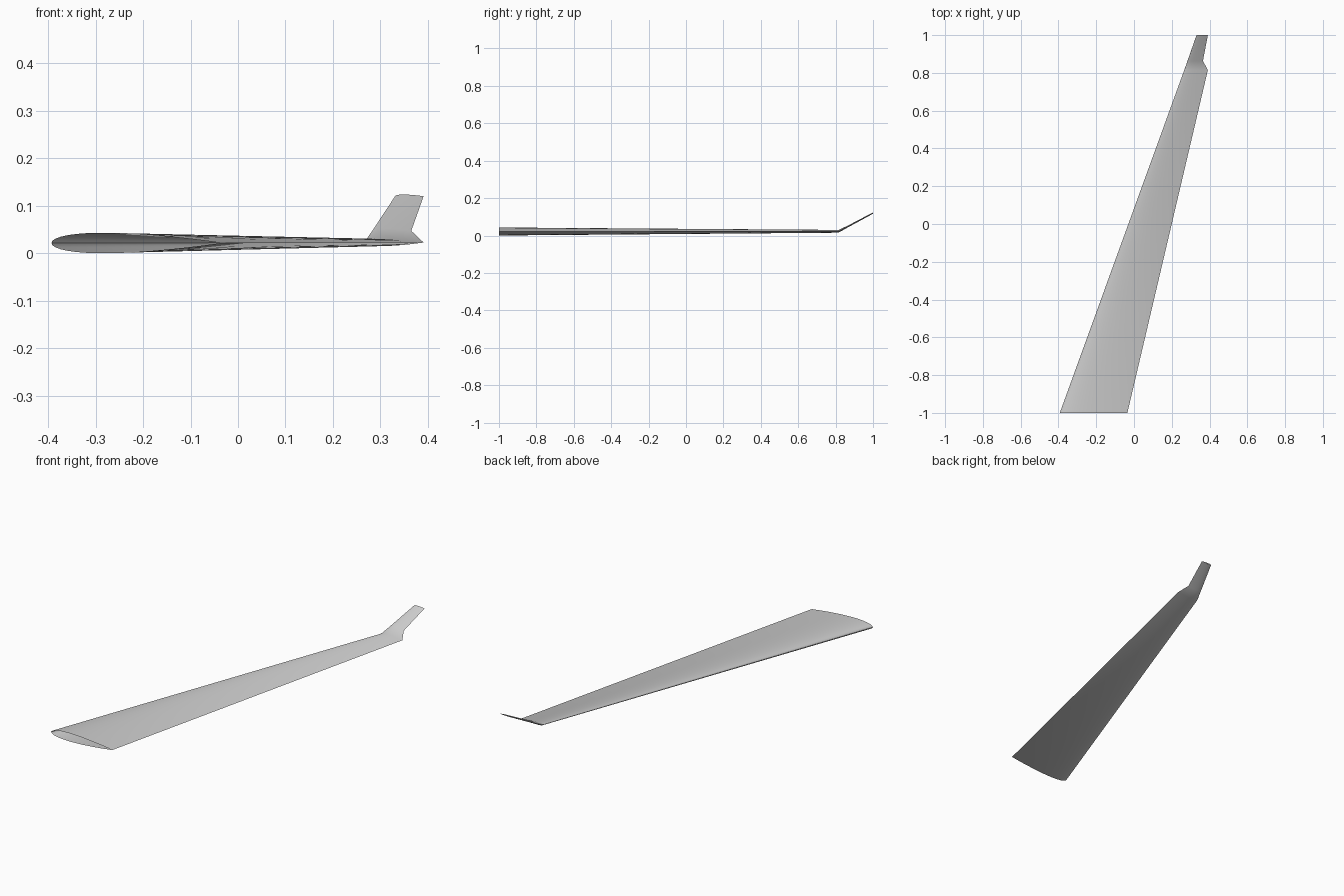
import bpy, bmesh, math

cube = bpy.data.objects.get("Cube")
if cube:
    bpy.data.objects.remove(cube)

# Plain grey skin
skin = bpy.data.materials.new("light grey")
skin.use_nodes = True
grey = (0.6, 0.6, 0.6, 1)
skin.diffuse_color = grey
skin.node_tree.nodes["Principled BSDF"].inputs["Base Color"].default_value = grey

STEPS = 20       # points along each side of the aerofoil
THICKNESS = 0.12


def half_thickness(t):
    """Symmetric aerofoil, closed at the trailing edge."""
    return 5 * THICKNESS * (0.2969 * math.sqrt(t) - 0.126 * t - 0.3516 * t**2
                            + 0.2843 * t**3 - 0.1036 * t**4)


def section(bm, y, lead, trail, z):
    """Ring of vertices from trailing edge over the top and back underneath."""
    ring = []
    for i in range(2 * STEPS):
        t = 0.5 + 0.5 * math.cos(math.pi * i / STEPS)
        side = 1 if i < STEPS else -1
        chord = trail - lead
        ring.append(bm.verts.new((lead + t * chord, y,
                                  z + side * chord * half_thickness(t))))
    return ring


# Stations: y, leading edge x, trailing edge x, chord height
stations = [
    (-1.0, -0.393, -0.035, 0.0215),   # open root
    (0.815, 0.266, 0.391, 0.0225),    # wing end
    (0.863, 0.283, 0.365, 0.047),     # winglet base
    (1.0, 0.331, 0.391, 0.12),        # winglet end
]

# Swept wing skin with upturned winglet
bm = bmesh.new()
rings = [section(bm, *s) for s in stations]
for a, b in zip(rings, rings[1:]):
    for i in range(2 * STEPS):
        j = (i + 1) % (2 * STEPS)
        bm.faces.new((a[i], b[i], b[j], a[j]))
bmesh.ops.recalc_face_normals(bm, faces=bm.faces)

mesh = bpy.data.meshes.new("wing_with_winglet")
bm.to_mesh(mesh)
bm.free()
mesh.materials.append(skin)
wing = bpy.data.objects.new("wing_with_winglet", mesh)
bpy.context.collection.objects.link(wing)

bpy.ops.object.select_all(action="DESELECT")
wing.select_set(True)
bpy.context.view_layer.objects.active = wing
bpy.ops.object.shade_smooth_by_angle(angle=math.radians(35))
